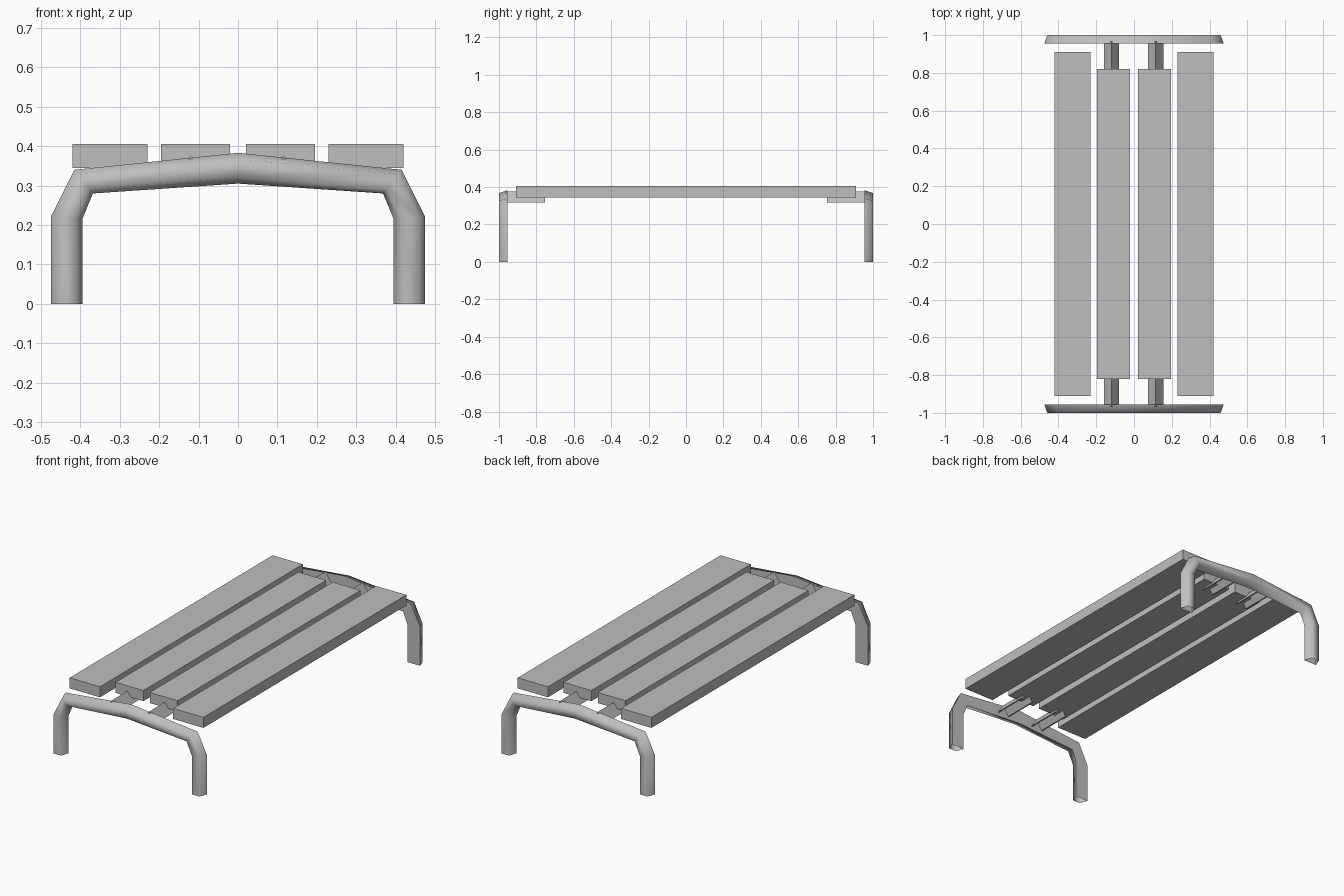
import bpy
import bmesh

cube = bpy.data.objects.get("Cube")
if cube:
    bpy.data.objects.remove(cube, do_unlink=True)

grey = bpy.data.materials.new("plain_grey")
grey.use_nodes = True
colour = (0.52, 0.52, 0.52, 1)
grey.diffuse_color = colour
grey.node_tree.nodes["Principled BSDF"].inputs["Base Color"].default_value = colour


def make_object(name, bm):
    bmesh.ops.recalc_face_normals(bm, faces=bm.faces)
    mesh = bpy.data.meshes.new(name)
    bm.to_mesh(mesh)
    bm.free()
    mesh.materials.append(grey)
    obj = bpy.data.objects.new(name, mesh)
    bpy.context.collection.objects.link(obj)
    return obj


def bridge(bm, rings, closed=True):
    """Join successive rings of vertices with quads."""
    for a, b in zip(rings, rings[1:]):
        n = len(a)
        for i in range(n if closed else n - 1):
            j = (i + 1) % n
            bm.faces.new((a[i], a[j], b[j], b[i]))


# Seat planks: the outer pair is longer than the inner pair
def plank(name, x0, x1, half_length, z0=0.345, z1=0.405):
    bm = bmesh.new()
    bmesh.ops.create_cube(bm, size=1)
    bmesh.ops.scale(bm, vec=(x1 - x0, 2 * half_length, z1 - z0), verts=bm.verts)
    bmesh.ops.translate(bm, vec=((x0 + x1) / 2, 0, (z0 + z1) / 2), verts=bm.verts)
    make_object(name, bm)


plank("outer_plank_left", 0.23, 0.42, 0.91)
plank("inner_plank_left", 0.02, 0.195, 0.82)
plank("inner_plank_right", -0.195, -0.02, 0.82)
plank("outer_plank_right", -0.42, -0.23, 0.91)

# Bent leg frames: outer and inner outline of one half, mirrored about the ridge
OUTER = [(0.475, 0), (0.475, 0.22), (0.415, 0.34), (0, 0.383)]
INNER = [(0.395, 0), (0.395, 0.215), (0.368, 0.28), (0, 0.305)]


def full(side):
    return side + [(-x, z) for x, z in reversed(side[:-1])]


def leg_frame(name, sign):
    bm = bmesh.new()
    rings = []
    for (ox, oz), (ix, iz) in zip(full(OUTER), full(INNER)):
        # Trapezoid section: wide flat inside, narrow rounded-shaded outside
        ring = []
        for t, y in ((0, 0.955), (0.2, 1), (0.8, 1), (1, 0.955)):
            ring.append(bm.verts.new((ox + (ix - ox) * t, sign * y, oz + (iz - oz) * t)))
        rings.append(ring)
    bridge(bm, rings)
    obj = make_object(name, bm)
    for face in obj.data.polygons:
        face.use_smooth = abs(face.center.y) > 0.96
    # Keep the flat inner face crisp
    mesh = obj.data
    for edge in mesh.edges:
        edge.use_edge_sharp = all(abs(mesh.vertices[v].co.y) < 0.96 for v in edge.vertices)


leg_frame("front_leg_frame", -1)
leg_frame("back_leg_frame", 1)

# Angle-iron brackets joining the inner planks to the frames
SECTION = [(-0.04, 0.318), (0, 0.376), (0.04, 0.318),
           (0.032, 0.318), (0, 0.365), (-0.032, 0.318)]


def bracket(name, x, sign):
    bm = bmesh.new()
    rings = [[bm.verts.new((x + dx, sign * y, z)) for dx, z in SECTION]
             for y in (0.755, 0.965)]
    bridge(bm, rings)
    for ring in rings:
        bm.faces.new(ring)
    make_object(name, bm)


for end, sign in (("front", -1), ("back", 1)):
    for side, x in (("left", 0.115), ("right", -0.12)):
        bracket(f"{end}_bracket_{side}", x, sign)
